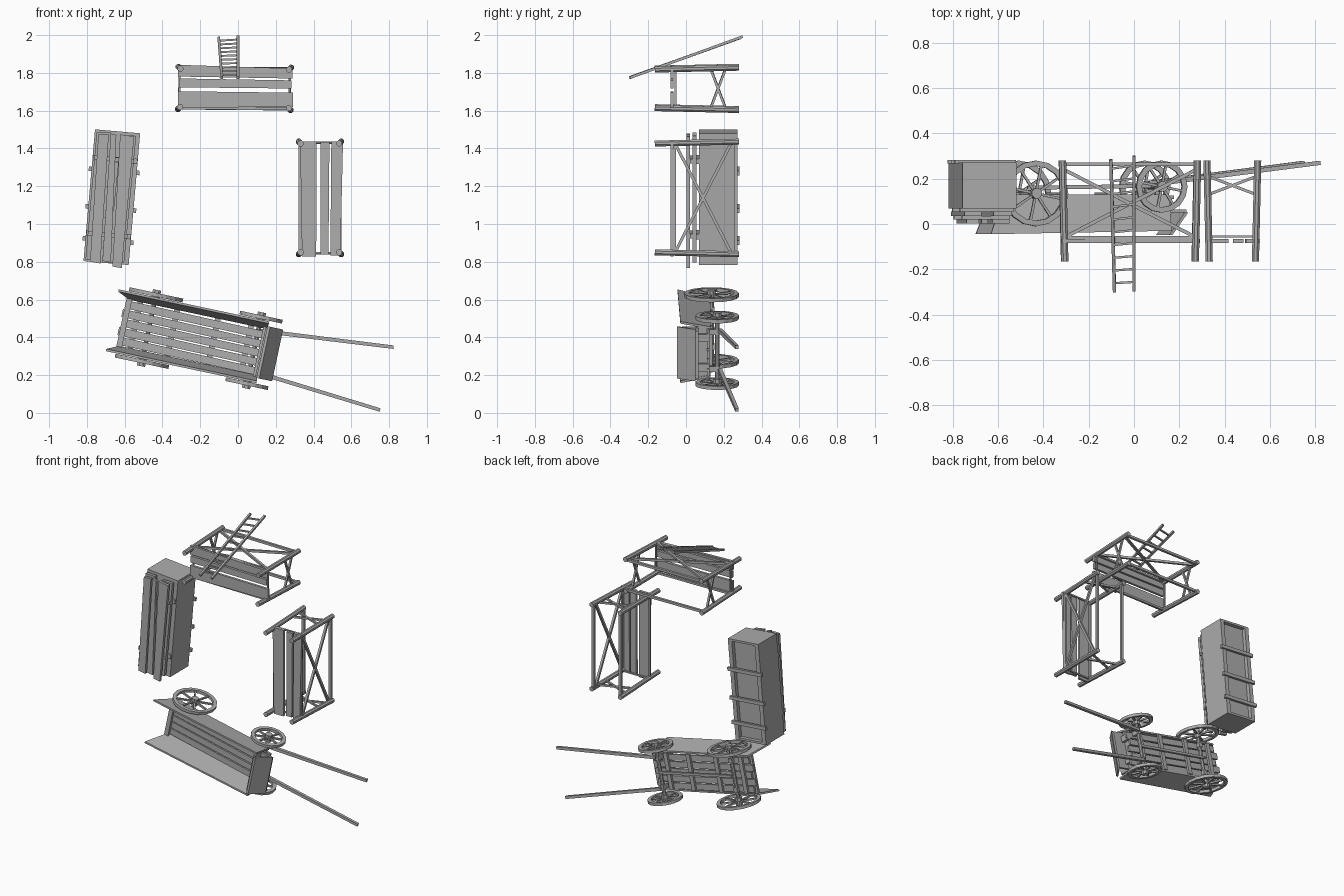
import bpy, bmesh, math
from mathutils import Matrix, Vector

if "Cube" in bpy.data.objects:
    bpy.data.objects.remove(bpy.data.objects["Cube"], do_unlink=True)

wood = bpy.data.materials.new("grey_wood")
wood.use_nodes = True
GREY = (0.42, 0.42, 0.42, 1)
wood.diffuse_color = GREY
wood.node_tree.nodes["Principled BSDF"].inputs["Base Color"].default_value = GREY

place = Matrix()


def set_group(x, z, degrees):
    """Ground plan is the XZ plane; local height points towards -Y."""
    global place
    place = (Matrix.Translation((x, 0.28, z)) @ Matrix.Rotation(math.pi / 2, 4, 'X')
             @ Matrix.Rotation(math.radians(degrees), 4, 'Z'))


def finish(name, bm):
    bmesh.ops.recalc_face_normals(bm, faces=bm.faces)
    mesh = bpy.data.meshes.new(name)
    bm.to_mesh(mesh)
    bm.free()
    mesh.materials.append(wood)
    ob = bpy.data.objects.new(name, mesh)
    ob.matrix_world = place
    bpy.context.collection.objects.link(ob)
    return ob


def loft(name, low, high):
    """Solid between two matching outlines."""
    bm = bmesh.new()
    a = [bm.verts.new(p) for p in low]
    b = [bm.verts.new(p) for p in high]
    n = len(a)
    bm.faces.new(a)
    bm.faces.new(b)
    for i in range(n):
        j = (i + 1) % n
        bm.faces.new((a[i], a[j], b[j], b[i]))
    return finish(name, bm)


def plank(name, outline, h0, h1):
    return loft(name, [(u, v, h0) for u, v in outline], [(u, v, h1) for u, v in outline])


def block(name, u0, u1, v0, v1, h0, h1):
    return plank(name, [(u0, v0), (u1, v0), (u1, v1), (u0, v1)], h0, h1)


def add_bar(bm, p, q, r, sides, r2=None):
    p, q = Vector(p), Vector(q)
    d = q - p
    m = Matrix.Translation((p + q) / 2) @ d.to_track_quat('Z', 'Y').to_matrix().to_4x4()
    m = m @ Matrix.Rotation(math.pi / sides, 4, 'Z')
    bmesh.ops.create_cone(bm, cap_ends=True, segments=sides, radius1=r,
                          radius2=r2 or r, depth=d.length, matrix=m)


def bar(name, p, q, r, sides=4, r2=None):
    bm = bmesh.new()
    add_bar(bm, p, q, r, sides, r2)
    return finish(name, bm)


# Plank platform on four posts with crossed braces
def platform(x, z, degrees):
    set_group(x, z, degrees)
    L, W = 0.292, 0.106
    for su in (-1, 1):
        for sv in (-1, 1):
            bar("platform_post", (su * (L + .006), sv * (W + .006), 0),
                (su * (L - .004), sv * (W - .004), .445), .017, 8)
        # short end braces and plank bearer
        for s in (-1, 1):
            bar("end_brace", (su * L, -W, .11 - s * .04), (su * L, W, .11 + s * .04), .009)
        bar("plank_bearer", (su * L, -W, .335), (su * L, W, .335), .007)
    for sv in (-1, 1):
        bar("top_rail", (-L, sv * W, .34), (L, sv * W, .34), .01)
        bar("bottom_rail", (-L, sv * W, .016), (L, sv * W, .016), .012)
    for s in (-1, 1):
        bar("long_brace", (-L, W, .19 - s * .15), (L, W, .19 + s * .15), .011)
    plank("platform_plank", [(-.3, -.105), (.31, -.095), (.31, -.02), (-.3, -.018)], .346, .363)
    plank("platform_plank", [(-.295, .003), (.3, .002), (.3, .045), (-.295, .05)], .346, .363)
    plank("platform_plank", [(-.3, .06), (.305, .055), (.305, .108), (-.3, .122)], .346, .363)


platform(-.018, 1.718, -.5)
platform(.434, 1.138, -90)

# Leaning ladder
set_group(0, 0, 0)
feet = [Vector((-.102, 1.985, -.005)), Vector((0, 1.992, -.02))]
tops = [Vector((-.086, 1.775, .58)), Vector((0, 1.775, .575))]
for a, b in zip(feet, tops):
    bar("ladder_rail", a, b, .01)
for i in range(10):
    t = .07 + i * .096
    bar("ladder_rung", feet[0].lerp(tops[0], t), feet[1].lerp(tops[1], t), .007)

# Long crate with loose lid planks
set_group(-.668, 1.142, -5)
block("crate_body", -.12, .12, -.35, .35, .035, .212)
for s in (-1, 1):
    block("crate_runner", s * .12, s * .09, -.35, .35, .008, .035)
    block("crate_end_board", -.09, .09, s * .35, s * .335, .008, .035)
for v in (.14, -.06, -.23):
    block("crate_batten", -.135, .135, v - .012, v + .012, -.003, .014)
for v in (.2, -.2):
    block("lid_bearer", -.118, .118, v - .014, v + .014, .212, .226)
    block("lid_spacer", -.11, .1, v - .012, v + .012, .244, .26)
plank("lid_lower_plank", [(-.11, -.34), (-.02, -.35), (-.035, .34), (-.11, .335)], .224, .245)
plank("lid_lower_plank", [(.01, -.345), (.095, -.34), (.1, .335), (.02, .33)], .224, .245)
plank("lid_upper_plank", [(-.085, -.35), (-.03, -.355), (-.045, .33), (-.1, .325)], .258, .278)
plank("lid_upper_plank", [(-.02, -.34), (.025, -.345), (-.005, .33), (-.035, .335)], .258, .278)
plank("lid_upper_plank", [(.035, -.365), (.085, -.37), (.09, .33), (.015, .335)], .258, .278)

# Four-wheeled cart
set_group(-.25, .402, -12)
for i in range(5):
    v = -.12 + i * .049
    shift = .012 * (-1) ** i
    plank("floor_plank", [(-.37 + shift, v), (.4 + shift, v - .006),
                          (.4 + shift, v + .034), (-.37 + shift, v + .043)], .155, .17)
for u in (-.3, -.1, .12, .3):
    block("floor_bearer", u - .015, u + .015, -.125, .125, .14, .156)
block("tail_bar", -.375, -.345, -.13, .13, .17, .188)
block("front_board", .365, .38, -.135, .135, .17, .3)
for s in (-1, 1):
    # flared side boards, longer along the top at the tail
    loft("side_board",
         [(-.36, s * .125, .15), (.385, s * .125, .15), (.385, s * .137, .15), (-.36, s * .137, .15)],
         [(-.425, s * .155, .325), (.39, s * .155, .31), (.39, s * .167, .31), (-.425, s * .167, .325)])
loft("sloping_foot_board",
     [(.455, -.14, .23), (.47, -.14, .23), (.47, .14, .23), (.455, .14, .23)],
     [(.385, -.14, .328), (.4, -.14, .328), (.4, .14, .328), (.385, .14, .328)])
block("foot_board_ledge", .38, .465, -.13, .13, .215, .23)
for s in (-1, 1):
    block("ledge_support", .38, .405, s * .1, s * .06, .155, .215)


def wheel(u, v, r):
    c = Vector((u, v, r))
    bm = bmesh.new()
    # rim: rectangle spun around the axle
    corners = [(r, -.01), (r, .01), (r - .024, .01), (r - .024, -.01)]
    ring = [bm.verts.new(c + Vector((a, b, 0))) for a, b in corners]
    edges = [bm.edges.new((ring[i], ring[(i + 1) % 4])) for i in range(4)]
    bmesh.ops.spin(bm, geom=ring + edges, cent=c, axis=(0, 1, 0), angle=2 * math.pi,
                   steps=16, use_merge=True)
    bmesh.ops.remove_doubles(bm, verts=bm.verts, dist=.0001)
    for k in range(8):
        a = k * math.pi / 4 + .2
        add_bar(bm, c, c + Vector((math.cos(a), 0, math.sin(a))) * (r - .012), .008, 4)
    add_bar(bm, c - Vector((0, .026, 0)), c + Vector((0, .026, 0)), .024, 8)
    finish("cart_wheel", bm)


for u, r in ((-.226, .145), (.342, .115)):
    for s in (-1, 1):
        wheel(u, s * .18, r)
        block("axle_bracket", u - .014, u + .014, s * .115, s * .085, r - .015, .16)
    bar("axle", (u, -.205, r), (u, .205, r), .013, 8)
bar("centre_pole", (-.226, 0, .12), (.342, 0, .112), .012)

# Shafts sloping down to the ground
for s in (-1, 1):
    bar("cart_shaft", (.345, s * .108, .1), (1.06, s * .17, .01), .015, 4, .013)
